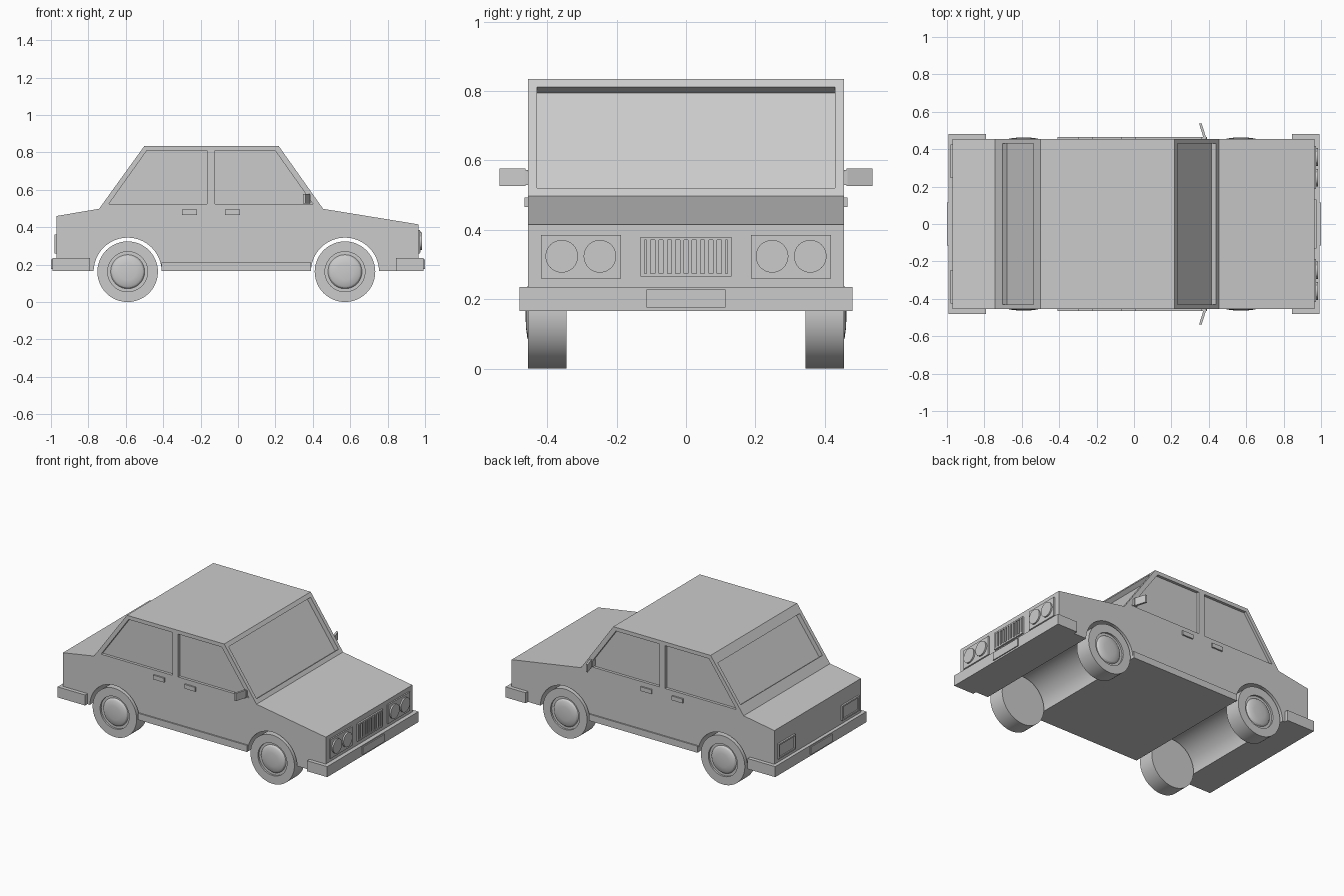
import bpy, bmesh, math
from mathutils import Vector

if "Cube" in bpy.data.objects:
    bpy.data.objects.remove(bpy.data.objects["Cube"])

HALF_W = 0.455
AXLES = (-0.59, 0.572)
AXLE_Z, TYRE_R, ARCH_R, FLOOR = 0.162, 0.162, 0.182, 0.166


def finish(name, bm):
    bmesh.ops.recalc_face_normals(bm, faces=bm.faces)
    mesh = bpy.data.meshes.new(name)
    bm.to_mesh(mesh)
    bm.free()
    obj = bpy.data.objects.new(name, mesh)
    bpy.context.collection.objects.link(obj)
    return obj


def activate(obj):
    bpy.ops.object.select_all(action='DESELECT')
    obj.select_set(True)
    bpy.context.view_layer.objects.active = obj


def smooth(obj):
    activate(obj)
    bpy.ops.object.shade_smooth_by_angle(angle=math.radians(22))


def prism(name, pts, lo, hi, axis='Y'):
    """Extrude an outline along an axis: xz outline for Y, xy for Z, yz for X."""
    place = {'Y': lambda a, b, c: (a, c, b),
             'Z': lambda a, b, c: (a, b, c),
             'X': lambda a, b, c: (c, a, b)}[axis]
    bm = bmesh.new()
    ends = [[bm.verts.new(place(a, b, c)) for a, b in pts] for c in (lo, hi)]
    for end in ends:
        bm.faces.new(end)
    n = len(pts)
    for i in range(n):
        j = (i + 1) % n
        bm.faces.new((ends[0][i], ends[0][j], ends[1][j], ends[1][i]))
    return finish(name, bm)


def box(name, x, y, z):
    return prism(name, [(x[0], z[0]), (x[1], z[0]), (x[1], z[1]), (x[0], z[1])], *y)


def carve(obj, cutter):
    cutter.hide_render = True
    mod = obj.modifiers.new("recess", 'BOOLEAN')
    mod.operation, mod.solver, mod.object = 'DIFFERENCE', 'EXACT', cutter
    activate(obj)
    bpy.ops.object.modifier_apply(modifier=mod.name)
    bpy.data.objects.remove(cutter)


def circle(cx, cy, r, n=32):
    return [(cx + r * math.cos(math.tau * i / n), cy + r * math.sin(math.tau * i / n))
            for i in range(n)]


# Body side profile with both wheel arches along the underside
outline = [(0.965, FLOOR), (0.965, 0.415), (0.455, 0.498), (0.217, 0.835),
           (-0.50, 0.835), (-0.743, 0.498), (-0.97, 0.46), (-0.97, FLOOR)]
start = math.asin((FLOOR - AXLE_Z) / ARCH_R)
for ax in AXLES:
    for i in range(33):
        a = math.pi - start - (math.pi - 2 * start) * i / 32
        outline.append((ax + ARCH_R * math.cos(a), AXLE_Z + ARCH_R * math.sin(a)))
body = prism("car_body", outline, -HALF_W, HALF_W)


# Recessed windscreen and rear window
def slope_cutter(top, bottom, z_hi, z_lo, half, depth=0.03):
    top, bottom = Vector(top), Vector(bottom)
    at = lambda z: top.lerp(bottom, (top.y - z) / (top.y - bottom.y))
    d = (bottom - top).normalized()
    n = Vector((-d.y, d.x))
    if n.y < 0:
        n = -n
    a, b = at(z_hi), at(z_lo)
    pts = [a + n * 0.03, b + n * 0.03, b - n * depth, a - n * depth]
    return prism("window_cutter", [tuple(p) for p in pts], -half, half)


carve(body, slope_cutter((0.217, 0.835), (0.455, 0.498), 0.812, 0.521, 0.43))
carve(body, slope_cutter((-0.50, 0.835), (-0.743, 0.498), 0.785, 0.552, 0.43))

# Recessed side windows
rear_glass = [(-0.69, 0.525), (-0.165, 0.525), (-0.165, 0.81), (-0.487, 0.81)]
front_glass = [(-0.122, 0.525), (0.40, 0.525), (0.198, 0.81), (-0.122, 0.81)]
for s in (-1, 1):
    for glass in (rear_glass, front_glass):
        carve(body, prism("side_window_cutter", glass, s * 0.437, s * 0.5))
smooth(body)

# Wheels: turned profile of tyre, groove and domed hub cap
wheel_profile = [(0, 0.345), (TYRE_R, 0.345), (TYRE_R, 0.455), (0.107, 0.455),
                 (0.107, 0.443), (0.091, 0.443), (0.084, 0.452), (0.075, 0.457),
                 (0.045, 0.461), (0, 0.463)]
for label, ax in zip(("rear", "front"), AXLES):
    for side, s in (("right", -1), ("left", 1)):
        bm = bmesh.new()
        vs = [bm.verts.new((ax + r, s * y, AXLE_Z)) for r, y in wheel_profile]
        es = [bm.edges.new(p) for p in zip(vs, vs[1:])]
        bmesh.ops.spin(bm, geom=vs + es, cent=(ax, 0, AXLE_Z), axis=(0, 1, 0),
                       angle=math.tau, steps=48)
        bmesh.ops.remove_doubles(bm, verts=bm.verts, dist=1e-4)
        smooth(finish(f"{label}_{side}_wheel", bm))

# Bumpers and blank number plates
box("front_bumper", (0.845, 0.993), (-0.48, 0.48), (FLOOR, 0.236))
box("rear_bumper", (-0.993, -0.79), (-0.48, 0.48), (FLOOR, 0.236))
box("front_plate", (0.98, 1.0), (-0.114, 0.114), (0.177, 0.228))
box("rear_plate", (-1.0, -0.98), (-0.114, 0.114), (0.177, 0.228))

# Grille: recessed frame with upright bars
grille = box("grille_frame", (0.955, 0.976), (-0.131, 0.131), (0.265, 0.38))
carve(grille, box("grille_cutter", (0.966, 1.0), (-0.12, 0.12), (0.275, 0.371)))
for i in range(10):
    y = -0.108 + 0.024 * i
    box("grille_bar", (0.96, 0.975), (y - 0.006, y + 0.006), (0.274, 0.372))

for side, s in (("right", -1), ("left", 1)):
    # Twin headlamps on a panel
    box(f"{side}_headlamp_panel", (0.955, 0.974), (s * 0.188, s * 0.418), (0.26, 0.386))
    for y in (0.248, 0.358):
        smooth(prism(f"{side}_headlamp", circle(s * y, 0.324, 0.047), 0.96, 0.984, 'X'))
    # Tail lamps
    tail = box(f"{side}_tail_lamp", (-0.981, -0.96), (s * 0.245, s * 0.425), (0.26, 0.36))
    carve(tail, box("tail_cutter", (-1.0, -0.973), (s * 0.257, s * 0.413), (0.27, 0.35)))
    # Sill between the arches
    box(f"{side}_sill", (-0.41, 0.39), (s * 0.445, s * 0.464), (FLOOR, 0.21))
    # Door handles
    for x in (-0.30, -0.07):
        box(f"{side}_door_handle", (x, x + 0.08), (s * 0.45, s * 0.465), (0.466, 0.494))
    # Angled door mirror on a short mount
    box(f"{side}_mirror_mount", (0.362, 0.388), (s * 0.43, s * 0.466), (0.53, 0.572))
    prism(f"{side}_door_mirror",
          [(0.371, s * 0.463), (0.385, s * 0.463), (0.362, s * 0.537), (0.348, s * 0.537)],
          0.526, 0.577, 'Z')
